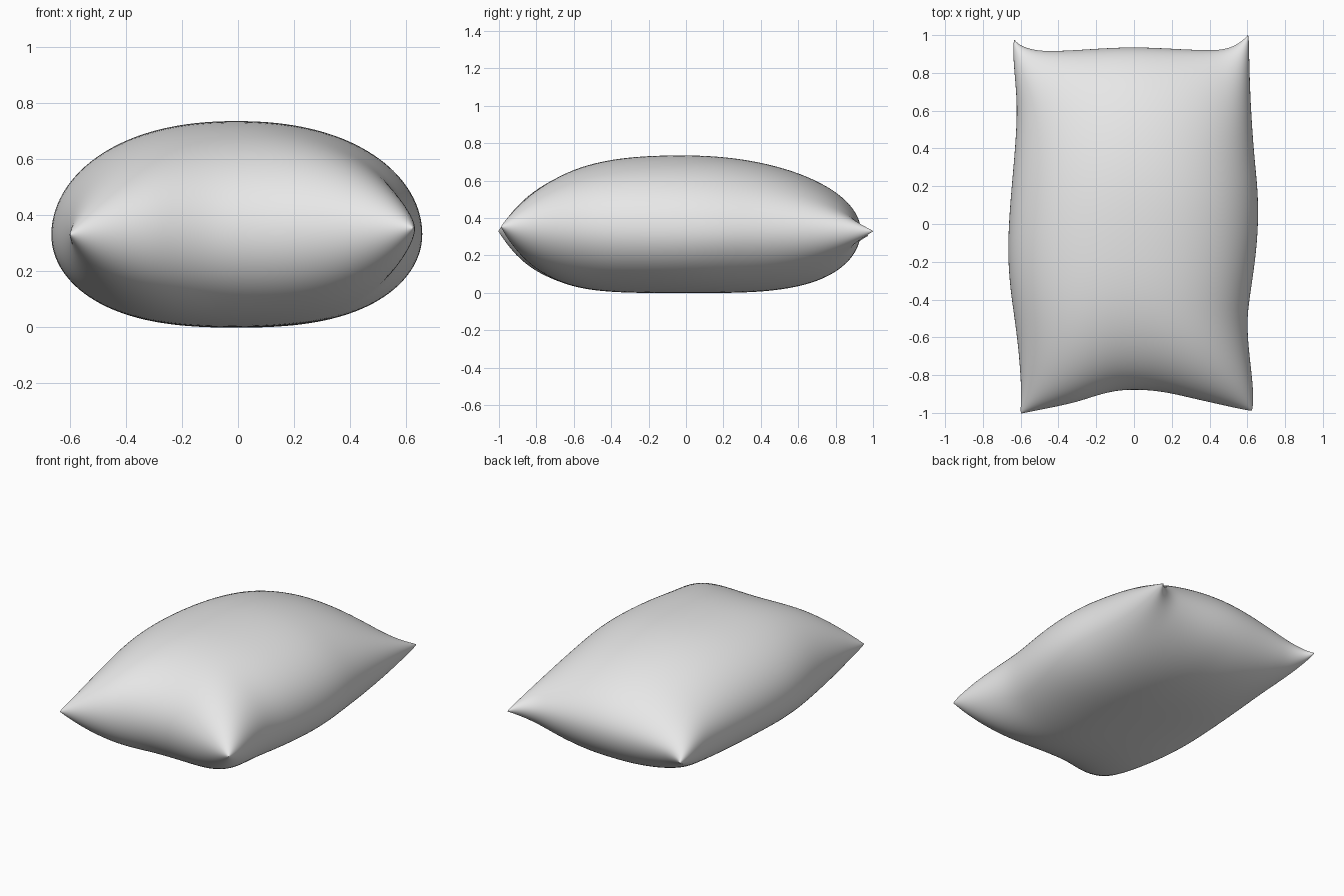
import bpy
import bmesh
from math import sin, pi
from mathutils import Vector

cube = bpy.data.objects.get("Cube")
if cube:
    bpy.data.objects.remove(cube, do_unlink=True)

# Seam outline: each edge lists (position along the edge, offset)
LEFT = [(-1, -.605), (-.87, -.60), (-.6, -.62), (-.25, -.667), (0, -.667), (.6, -.622), (.9, -.642), (1, -.64)]
RIGHT = [(-1, .63), (-.9, .635), (-.5, .60), (-.25, .64), (.08, .664), (.35, .64), (.65, .62), (1, .61)]
FRONT = [(-1, -1.01), (-.5, -.945), (-.2, -.887), (.17, -.887), (.5, -.93), (.9, -.985), (1, -.995)]
BACK = [(-1, .985), (-.94, .95), (-.75, .92), (0, .94), (.75, .925), (.9, .955), (1, 1.01)]
SEAM_Z = .33
N = 18


def along(points, t):
    """Smooth interpolation through the listed edge points."""
    for i in range(len(points) - 1):
        (a, p), (b, q) = points[i], points[i + 1]
        if t <= b or i == len(points) - 2:
            before = points[max(i - 1, 0)]
            after = points[min(i + 2, len(points) - 1)]
            m0 = (q - before[1]) / (b - before[0]) * (b - a)
            m1 = (after[1] - p) / (after[0] - a) * (b - a)
            s = (t - a) / (b - a)
            return (p * (1 + 2 * s) * (1 - s) ** 2 + m0 * s * (1 - s) ** 2
                    + q * s * s * (3 - 2 * s) + m1 * s * s * (s - 1))


def mix(a, b, t):
    return a + (b - a) * (t + 1) / 2


def bulge(t, power):
    return max(0, 1 - abs(t) ** power) ** .5


def cushion_point(u, v, side):
    x = mix(along(LEFT, v), along(RIGHT, v), u)
    y = mix(along(FRONT, u), along(BACK, u), v)
    # The top is rounder, the underside flatter, the front end blunter
    if side > 0:
        h = .407 * bulge(u, 2.25) * bulge(v, 2.9 if v < 0 else 1.9)
    else:
        h = -.332 * bulge(u, 2.6) * bulge(v, 4.5 if v < 0 else 3.5)
    seam = SEAM_Z + (.012 * u - .012 * v) * abs(u * v)
    return Vector((x, y, seam + h))


# Stuffed cushion: two bulging sheets sharing one seam
bm = bmesh.new()
steps = [sin(pi / 2 * (2 * i / N - 1)) for i in range(N + 1)]
seam_verts = {}
for side in (1, -1):
    grid = {}
    for i, u in enumerate(steps):
        for j, v in enumerate(steps):
            on_seam = i in (0, N) or j in (0, N)
            if on_seam and (i, j) in seam_verts:
                grid[i, j] = seam_verts[i, j]
                continue
            grid[i, j] = bm.verts.new(cushion_point(u, v, side))
            if on_seam:
                seam_verts[i, j] = grid[i, j]
    for i in range(N):
        for j in range(N):
            quad = [grid[i, j], grid[i + 1, j], grid[i + 1, j + 1], grid[i, j + 1]]
            bm.faces.new(quad[::side])

# Round off the four corner tips
for i in (0, N):
    for j in (0, N):
        tip = seam_verts[i, j]
        tip.co.x *= .985
for face in bm.faces:
    face.smooth = True
mesh = bpy.data.meshes.new("pillow")
bm.to_mesh(mesh)
bm.free()

pillow = bpy.data.objects.new("pillow", mesh)
bpy.context.collection.objects.link(pillow)
subdivision = pillow.modifiers.new("soft surface", 'SUBSURF')
subdivision.levels = subdivision.render_levels = 2

# Plain cloth
cloth = bpy.data.materials.new("light grey cloth")
cloth.use_nodes = True
cloth.diffuse_color = (.8, .8, .8, 1)
cloth.node_tree.nodes["Principled BSDF"].inputs["Base Color"].default_value = (.8, .8, .8, 1)
mesh.materials.append(cloth)
